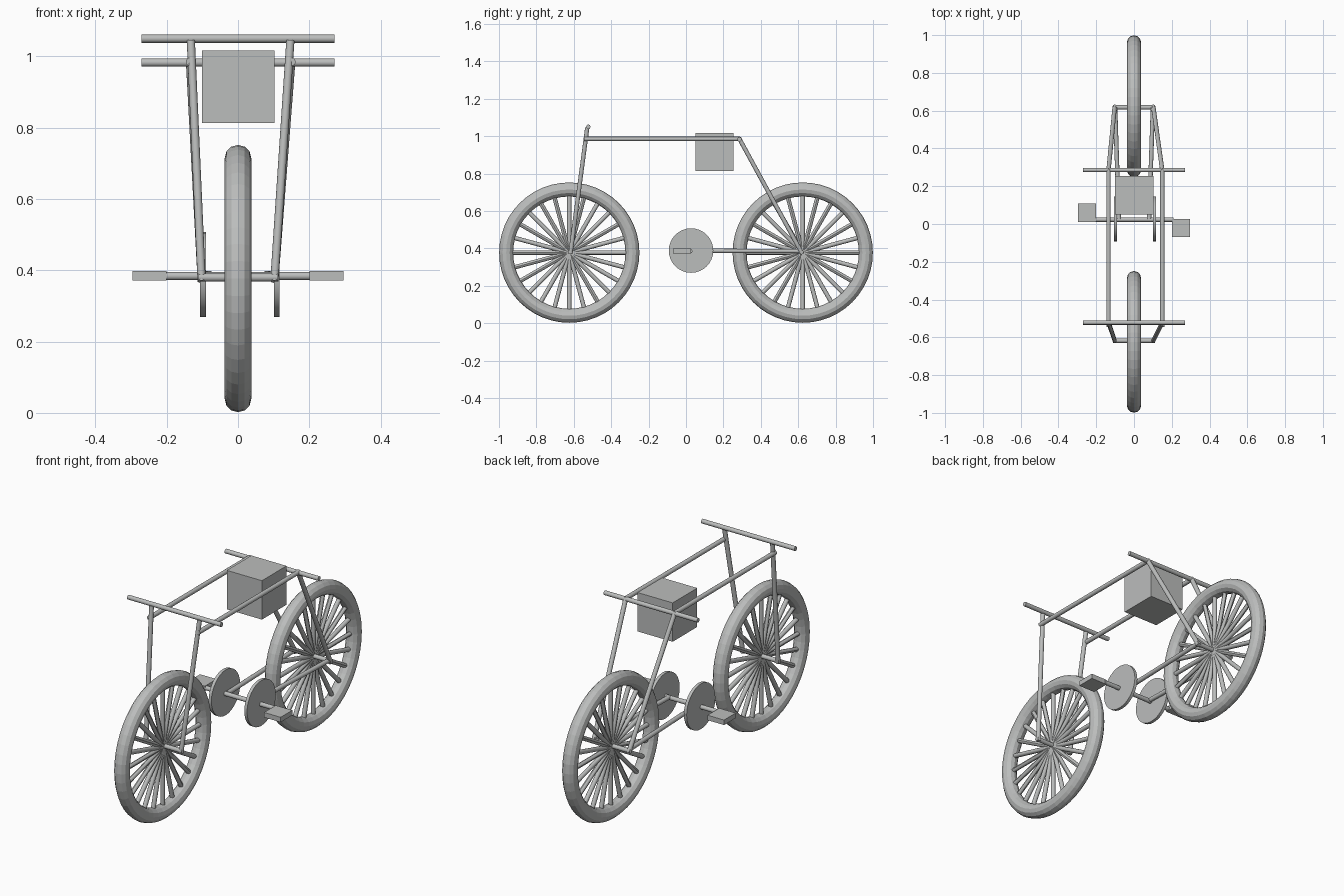
import bpy
from math import cos, sin, pi
from mathutils import Vector

cube = bpy.data.objects.get("Cube")
if cube:
    bpy.data.objects.remove(cube, do_unlink=True)

GREY = (0.5, 0.51, 0.505, 1)
grey = bpy.data.materials.new("plain grey")
grey.use_nodes = True
grey.diffuse_color = GREY
grey.node_tree.nodes["Principled BSDF"].inputs["Base Color"].default_value = GREY

ROD = 0.0115          # radius of every tube
WHEEL_Y = 0.624
HUB_Z = 0.377
WHEEL_R = 0.3375      # to the middle of the tyre
TYRE_R = 0.0375
CRANK_Y, CRANK_Z = 0.027, 0.385


def finish(name):
    obj = bpy.context.object
    obj.name = name
    obj.data.materials.clear()
    obj.data.materials.append(grey)
    return obj


def rod(name, a, b, radius=ROD, sides=16):
    a, b = Vector(a), Vector(b)
    bpy.ops.mesh.primitive_cylinder_add(
        vertices=sides, radius=radius, depth=(b - a).length, location=(a + b) / 2,
        rotation=(b - a).to_track_quat('Z', 'Y').to_euler())
    obj = finish(name)
    bpy.ops.object.shade_smooth_by_angle()
    return obj


def box(name, centre, size):
    bpy.ops.mesh.primitive_cube_add(size=1, location=centre)
    obj = finish(name)
    obj.data.transform(obj.matrix_world.to_3x3().to_4x4())
    obj.scale = size
    return obj


# Wheels: tyre, spokes and hub axle
SPOKES = 24
for end, y in (("front", -WHEEL_Y), ("rear", WHEEL_Y)):
    bpy.ops.mesh.primitive_torus_add(
        major_radius=WHEEL_R, minor_radius=TYRE_R, major_segments=48,
        minor_segments=12, location=(0, y, HUB_Z), rotation=(0, pi / 2, 0))
    finish(end + "_tyre")
    for i in range(SPOKES):
        t = 2 * pi * i / SPOKES
        rod(end + "_spoke", (0, y, HUB_Z),
            (0, y + WHEEL_R * cos(t), HUB_Z + WHEEL_R * sin(t)), sides=12)
    hub_y = y * 0.99
    rod(end + "_axle", (-0.112, hub_y, HUB_Z + 0.003), (0.112, hub_y, HUB_Z + 0.003))

# Frame tubes and cranks on each side
for side, s, top_x in (("right", -1, -0.135), ("left", 1, 0.15)):
    rod(side + "_front_fork", (s * 0.102, -0.618, 0.37), (top_x * 0.98, -0.528, 1.045))
    rod(side + "_top_rail", (top_x, -0.545, 0.985), (top_x, 0.288, 0.985))
    rod(side + "_rear_fork", (top_x, 0.283, 0.99), (s * 0.102, 0.622, 0.37))
    rod(side + "_lower_stay", (s * 0.08, CRANK_Y, CRANK_Z + 0.002), (s * 0.1, 0.62, CRANK_Z))
    disc_x = -0.098 if s < 0 else 0.109
    rod(side + "_crank_disc", (disc_x - 0.008, CRANK_Y, CRANK_Z + 0.003),
        (disc_x + 0.008, CRANK_Y, CRANK_Z + 0.003), radius=0.119, sides=32)
    pedal_y = 0.059 if s < 0 else -0.021
    box(side + "_pedal", (s * 0.248, pedal_y, CRANK_Z), (0.096, 0.097, 0.026))

rod("pedal_axle", (-0.21, CRANK_Y - 0.004, CRANK_Z - 0.001),
    (0.21, CRANK_Y - 0.004, CRANK_Z - 0.001))

# Cross bars and seat
rod("handlebar", (-0.271, -0.522, 1.05), (0.271, -0.522, 1.05))
rod("rear_cross_bar", (-0.271, 0.286, 0.983), (0.271, 0.286, 0.983))
box("seat", (0.001, 0.153, 0.915), (0.204, 0.204, 0.204))
